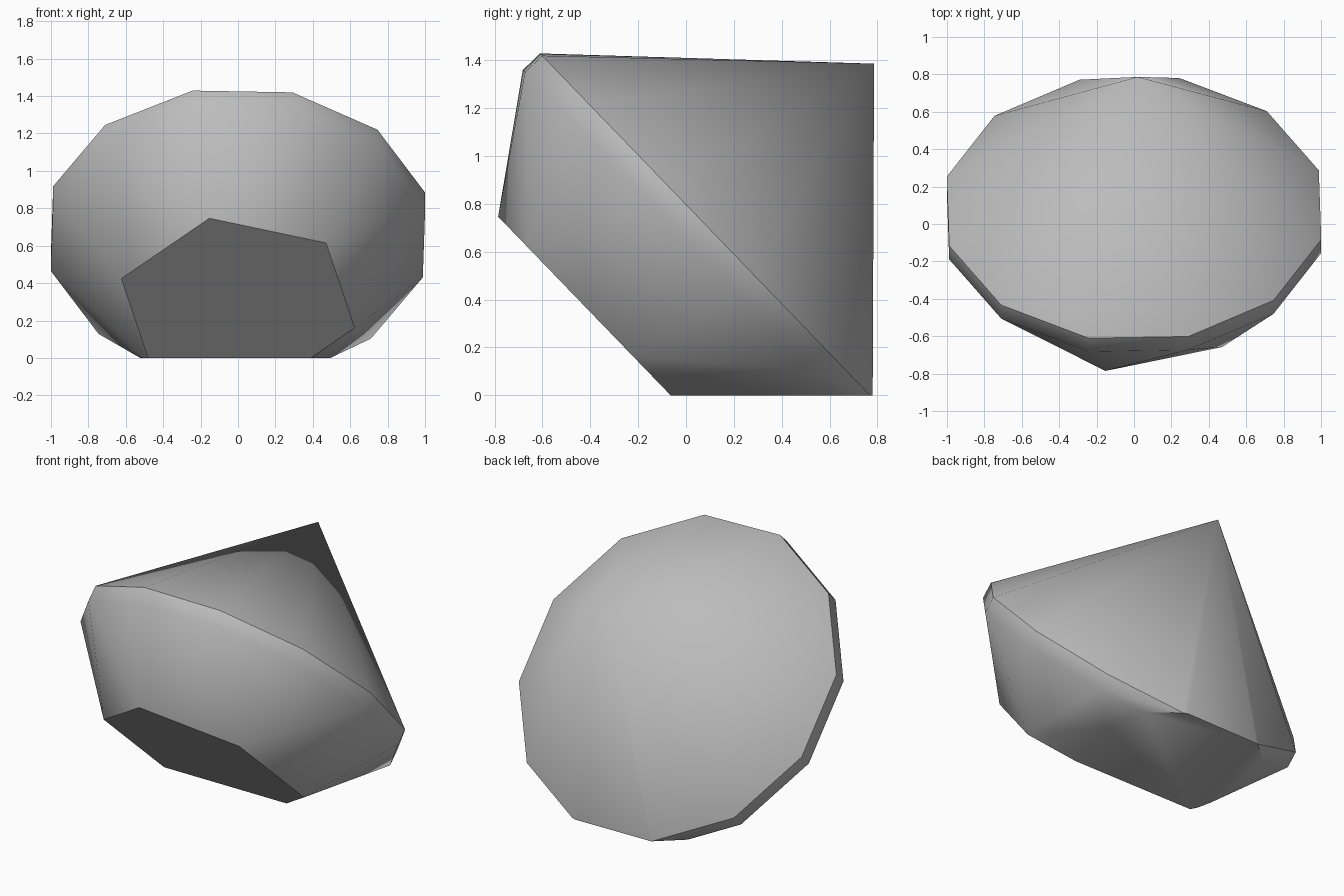
import bpy, bmesh, math
from mathutils import Vector, Matrix

if "Cube" in bpy.data.objects:
    bpy.data.objects.remove(bpy.data.objects["Cube"], do_unlink=True)

# Single stone colour
grey = bpy.data.materials.new("stone grey")
grey.use_nodes = True
colour = (0.5, 0.5, 0.5, 1)
grey.diffuse_color = colour
grey.node_tree.nodes["Principled BSDF"].inputs["Base Color"].default_value = colour

# Gem frame: across, up the tilted girdle, and along the axis towards the table
TILT = math.radians(46)
centre = Vector((0, 0.085, 0.715))
across = Vector((1, 0, 0))
rise = Vector((0, -math.cos(TILT), math.sin(TILT)))
axis = Vector((0, -math.sin(TILT), -math.cos(TILT)))


def ring(bm, sides, radius, depth, start):
    """Add a ring of points around the gem axis."""
    points = []
    for i in range(sides):
        a = math.radians(start + 360 * i / sides)
        flat = across * math.cos(a) + rise * math.sin(a)
        points.append(bm.verts.new(centre + axis * depth + flat * radius))
    return points


bm = bmesh.new()
girdle_back = ring(bm, 12, 1.03, 0, 13.6)
girdle_front = ring(bm, 12, 1.03, 0.1, 13.6)
table = ring(bm, 6, 0.65, 0.6, 43.6)
tip = bm.verts.new(centre - axis * 0.975 + across * 0.02)

# Pavilion cone and girdle band
for i in range(12):
    j = (i + 1) % 12
    bm.faces.new((tip, girdle_back[j], girdle_back[i]))
    bm.faces.new((girdle_back[i], girdle_back[j], girdle_front[j], girdle_front[i]))

# Crown facets and table
for k in range(6):
    n = (k + 1) % 6
    left, mid, right = (girdle_front[(2 * k + s) % 12] for s in (1, 2, 3))
    bm.faces.new((table[k], left, mid))
    bm.faces.new((table[k], mid, table[n]))
    bm.faces.new((table[n], mid, right))
bm.faces.new(table)

# Flat resting facet
cut = bmesh.ops.bisect_plane(bm, geom=bm.verts[:] + bm.edges[:] + bm.faces[:],
                             plane_co=(0, 0, 0.006), plane_no=(0, 0, 1), clear_inner=True)
rim = [e for e in cut["geom_cut"] if isinstance(e, bmesh.types.BMEdge)]
bmesh.ops.holes_fill(bm, edges=rim, sides=0)
bmesh.ops.translate(bm, verts=bm.verts, vec=(0, 0, -0.006))
bmesh.ops.recalc_face_normals(bm, faces=bm.faces)

mesh = bpy.data.meshes.new("gemstone")
bm.to_mesh(mesh)
bm.free()
mesh.materials.append(grey)
gem = bpy.data.objects.new("gemstone", mesh)
bpy.context.collection.objects.link(gem)
bpy.context.view_layer.objects.active = gem
gem.select_set(True)
bpy.ops.object.shade_smooth_by_angle(angle=math.radians(40))
